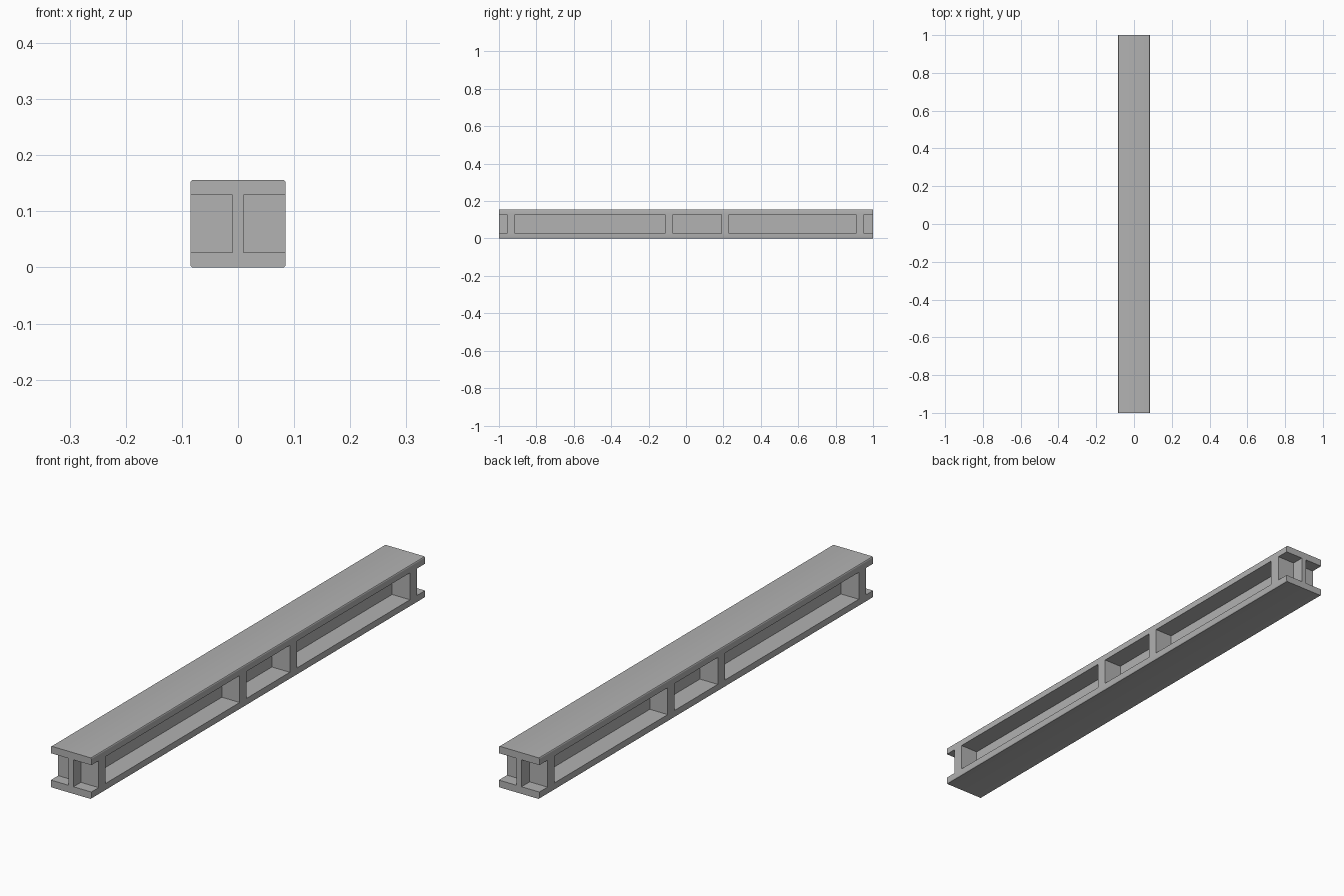
import bpy
import bmesh
from mathutils import Matrix, Vector

cube = bpy.data.objects.get("Cube")
if cube:
    bpy.data.objects.remove(cube, do_unlink=True)

HALF_W, HEIGHT, HALF_L = 0.085, 0.156, 1.0
FLANGE, HALF_WEB, ROUND = 0.027, 0.01, 0.005
STIFFENERS = [-0.935, -0.09, 0.21, 0.93]   # centres along the beam
HALF_STIFF = 0.021

# One grey for the whole beam
steel = bpy.data.materials.new("steel_grey")
steel.use_nodes = True
grey = (0.445, 0.445, 0.445, 1)
steel.diffuse_color = grey
steel.node_tree.nodes["Principled BSDF"].inputs["Base Color"].default_value = grey


def add_box(bm, low, high):
    low, high = Vector(low), Vector(high)
    matrix = Matrix.Translation((low + high) / 2) @ Matrix.Diagonal((*(high - low), 1))
    return bmesh.ops.create_cube(bm, size=1, matrix=matrix)["verts"]


def make_object(name, bm):
    mesh = bpy.data.meshes.new(name)
    bm.to_mesh(mesh)
    bm.free()
    mesh.materials.append(steel)
    obj = bpy.data.objects.new(name, mesh)
    bpy.context.collection.objects.link(obj)
    return obj


# Solid beam with its four long outer edges rounded
bm = bmesh.new()
add_box(bm, (-HALF_W, -HALF_L, 0), (HALF_W, HALF_L, HEIGHT))
long_edges = [e for e in bm.edges if abs(e.verts[0].co.y - e.verts[1].co.y) > HALF_L]
bmesh.ops.bevel(bm, geom=long_edges, offset=ROUND, segments=3, profile=0.5, affect='EDGES')
beam = make_object("girder_beam", bm)

# Bays between the stiffeners, cut from both sides down to the web
bm = bmesh.new()
starts = [-HALF_L - 0.1] + [y + HALF_STIFF for y in STIFFENERS]
ends = [y - HALF_STIFF for y in STIFFENERS] + [HALF_L + 0.1]
for y0, y1 in zip(starts, ends):
    for x0, x1 in ((HALF_WEB, 0.2), (-0.2, -HALF_WEB)):
        add_box(bm, (x0, y0, FLANGE), (x1, y1, HEIGHT - FLANGE))
bays = make_object("bay_cutter", bm)

cut = beam.modifiers.new("bays", 'BOOLEAN')
cut.operation = 'DIFFERENCE'
cut.solver = 'EXACT'
cut.object = bays
bpy.ops.object.select_all(action='DESELECT')
bpy.context.view_layer.objects.active = beam
beam.select_set(True)
bpy.ops.object.modifier_apply(modifier=cut.name)
bpy.data.objects.remove(bays, do_unlink=True)
bpy.ops.object.shade_smooth_by_angle()
